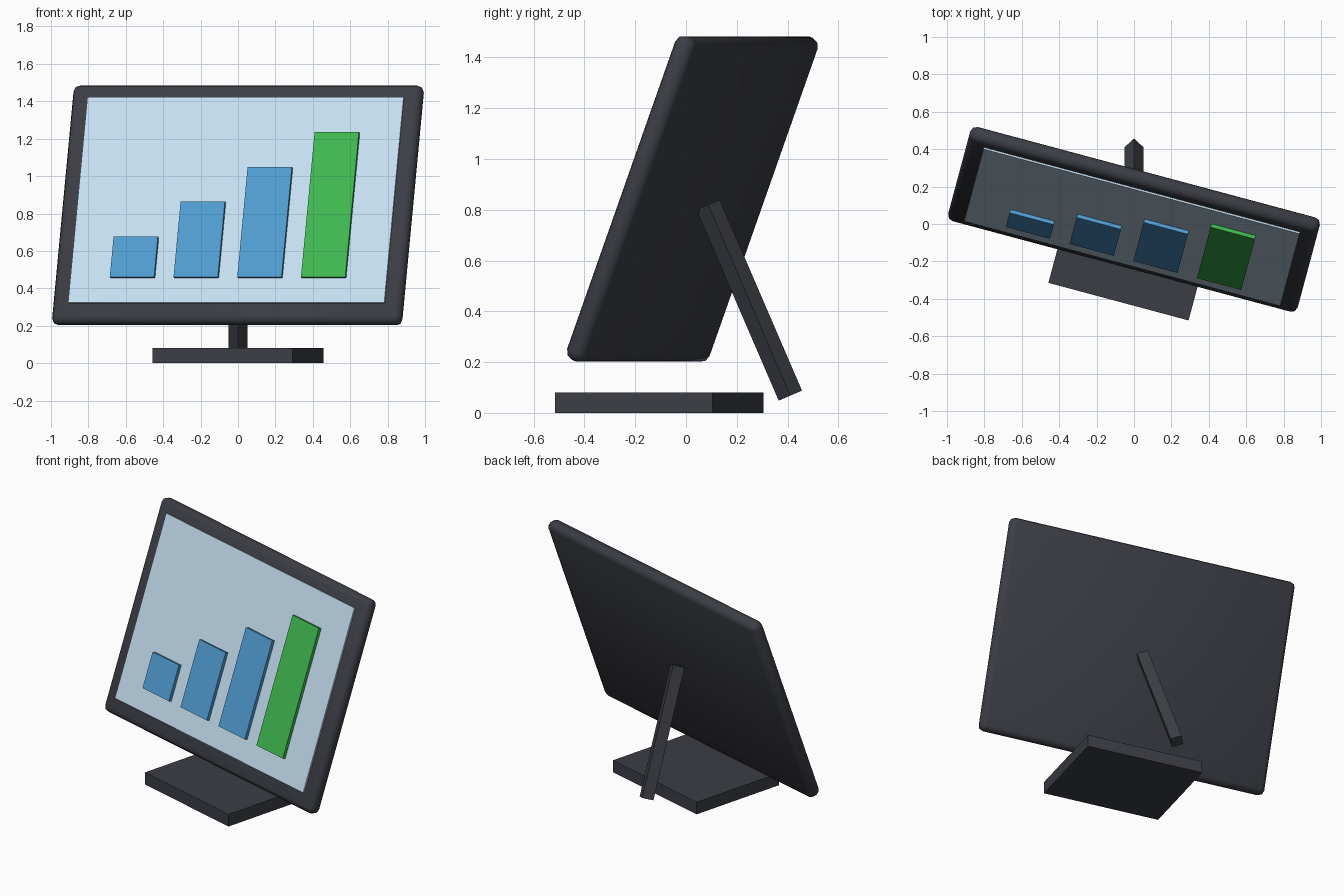
import bpy
from math import radians
from mathutils import Matrix, Vector

if "Cube" in bpy.data.objects:
    bpy.data.objects.remove(bpy.data.objects["Cube"])


def material(name, rgb):
    m = bpy.data.materials.new(name)
    m.diffuse_color = (*rgb, 1)
    m.use_nodes = True
    m.node_tree.nodes["Principled BSDF"].inputs["Base Color"].default_value = m.diffuse_color
    return m


DARK = material("dark_plastic", (0.045, 0.048, 0.06))
PALE = material("pale_screen", (0.56, 0.74, 0.88))
BLUE = material("blue_bar", (0.08, 0.33, 0.63))
GREEN = material("green_bar", (0.05, 0.48, 0.08))

YAW = Matrix.Rotation(radians(-15), 4, 'Z')
# Panel frame: local x across, y backwards, z up the leaning panel
PANEL = Matrix.Translation((0, 0.025, 0.843)) @ YAW @ Matrix.Rotation(radians(-20), 4, 'X')


def box(name, frame, centre, size, mat):
    bpy.ops.mesh.primitive_cube_add(size=1)
    ob = bpy.context.object
    ob.name = name
    ob.data.transform(Matrix.Diagonal((*size, 1)))
    ob.matrix_world = frame @ Matrix.Translation(centre)
    ob.data.materials.append(mat)
    return ob


# Monitor housing with softened edges
T = 0.086
housing = box("monitor_housing", PANEL, (0, 0, 0), (1.935, T, 1.357), DARK)
bev = housing.modifiers.new("soft_edges", 'BEVEL')
bev.width = 0.035
bev.segments = 2
bpy.ops.object.modifier_apply(modifier=bev.name)
bpy.ops.object.shade_smooth_by_angle(angle=radians(50))

# Screen, slightly proud of the housing
front = -T / 2 - 0.01
box("screen", PANEL, (0, front + 0.01, 0.013), (1.75, 0.02, 1.17), PALE)

# Bar chart rising to the right
for i, h in enumerate((0.229, 0.429, 0.626, 0.825)):
    box(f"chart_bar_{i + 1}", PANEL, (-0.529 + i * 0.3527, front - 0.005, -0.433 + h / 2),
        (0.245, 0.03, h), GREEN if i == 3 else BLUE)

# Base slab
box("base", YAW, YAW.inverted() @ Vector((0, -0.105, 0.04)), (0.776, 0.642, 0.08), DARK)

# Four-sided support strut behind the panel
a, b = Vector((0, 0.411, 0.068)), Vector((0, 0.087, 0.82))
bpy.ops.mesh.primitive_cylinder_add(vertices=4, radius=0.05, depth=(b - a).length)
strut = bpy.context.object
strut.name = "support_strut"
strut.matrix_world = Matrix.Translation((a + b) / 2) @ Matrix.Rotation(
    Vector((0, 0, 1)).angle(b - a), 4, 'X')
strut.data.materials.append(DARK)
